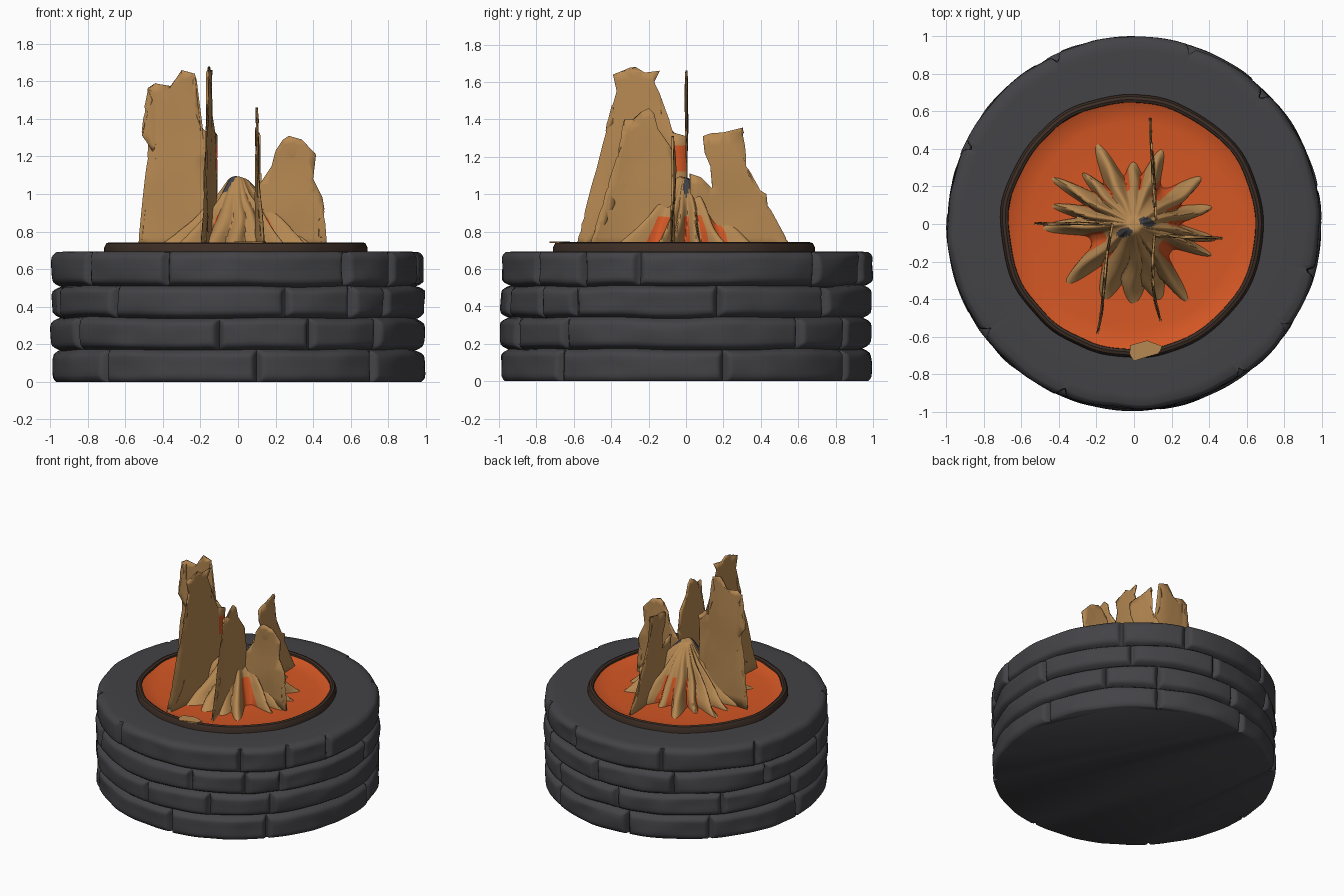
import bpy, bmesh, math
from mathutils import Vector, noise

if "Cube" in bpy.data.objects:
    bpy.data.objects.remove(bpy.data.objects["Cube"])


def mat(name, rgb):
    m = bpy.data.materials.new(name)
    m.diffuse_color = (*rgb, 1)
    m.use_nodes = True
    m.node_tree.nodes["Principled BSDF"].inputs["Base Color"].default_value = m.diffuse_color
    return m


STONE = mat("dark_stone", (0.056, 0.055, 0.062))
BROWN = mat("charred_brown", (0.046, 0.027, 0.019))
EMBER = mat("ember_orange", (0.66, 0.095, 0.018))
TAN = mat("flame_tan", (0.47, 0.25, 0.085))


def finish(name, bm, mats, angle=35):
    me = bpy.data.meshes.new(name)
    bmesh.ops.recalc_face_normals(bm, faces=bm.faces)
    bm.to_mesh(me)
    bm.free()
    for m in mats:
        me.materials.append(m)
    me.shade_smooth()
    me.set_sharp_from_angle(angle=math.radians(angle))
    ob = bpy.data.objects.new(name, me)
    bpy.context.collection.objects.link(ob)
    return ob


def rings_mesh(rings, cap_first=False, cap_last=False):
    """Bridge a list of closed rings of points."""
    bm = bmesh.new()
    vs = [[bm.verts.new(p) for p in r] for r in rings]
    n = len(vs[0])
    for a, b in zip(vs, vs[1:]):
        for i in range(n):
            j = (i + 1) % n
            bm.faces.new((a[i], a[j], b[j], b[i]))
    if cap_first:
        bm.faces.new(vs[0])
    if cap_last:
        bm.faces.new(vs[-1])
    return bm


def lathe(name, profile, m, centre=(0, 0), n=96, wobble=0.0, cap=False):
    rings = []
    for r, z in profile:
        ring = []
        for i in range(n):
            a = 2 * math.pi * i / n
            w = wobble * noise.noise((3 * math.cos(a), 3 * math.sin(a), 1))
            ring.append((centre[0] + (r + w) * math.cos(a),
                         centre[1] + (r + w) * math.sin(a), z))
        rings.append(ring)
    return finish(name, rings_mesh(rings, cap_last=cap), [m])


# --- Stone wall: four courses, with joints carved into one round shell
N = 540
COURSES = [
    (0.00, 0.17, [-136, -84, -43, 12, 60, 100, 135, 178]),
    (0.17, 0.34, [-150, -96, -67, -41, 38, 60, 95, 140, 175]),
    (0.34, 0.51, [-165, -132, -75, -52, -37, 10, 49, 85, 120, 160]),
    (0.51, 0.69, [-144, -113, -54, -34, -15, 45, 72, 115, 155]),
]
STEPS = [0.0, 0.03, 0.08, 0.15, 0.25, 0.4, 0.6, 0.75, 0.85, 0.92, 0.97]


def wall_radius(c, ang, t):
    z0, z1, joints = COURSES[c]
    gaps = [((ang - j) % 360, k) for k, j in enumerate(joints)]
    ahead = min((j - ang) % 360 for j in joints)
    behind, brick = min(gaps)
    lo, hi = t * (z1 - z0), (1 - t) * (z1 - z0)
    dj = math.radians(min(ahead, behind))
    soft = lambda d, w: (1 - min(1, d / w)) ** 2
    g = 0.05 * soft(dj, 0.04)
    g = max(g, (0.02 if c == 0 else 0.045) * soft(lo, 0.035))
    g = max(g, (0.025 if c == 3 else 0.045) * soft(hi, 0.035))
    # each brick sits a little differently and is gently chiselled
    seat = 0.013 * (1 + noise.noise((brick * 3.7 + 0.3, c * 5.1 + 0.7, 0.4)))
    a = math.radians(ang)
    rough = 0.012 * noise.noise((5 * math.cos(a), 5 * math.sin(a), 9 * (z0 + lo)))
    return min(1.0, 1.003 - seat + rough) - g


rings = []
for c, (z0, z1, _) in enumerate(COURSES):
    for t in STEPS + ([1.0] if c == 3 else []):
        ring = []
        for i in range(N):
            ang = 360 * i / N - 180
            a = math.radians(ang)
            r = wall_radius(c, ang, t)
            z = z0 + t * (z1 - z0)
            if 0.03 < z < 0.66:
                z += 0.012 * noise.noise((2.5 * math.cos(a), 2.5 * math.sin(a), 6 * z))
            ring.append((r * math.cos(a), r * math.sin(a), z))
        rings.append(ring)
for k, z in ((0.95, 0.694), (0.8, 0.694), (0.67, 0.694)):
    rings.append([(x * k, y * k, z) for x, y, _ in rings[-1]] if k == 0.95 else
                 [(k * math.cos(math.radians(360 * i / N - 180)),
                   k * math.sin(math.radians(360 * i / N - 180)), z) for i in range(N)])
finish("stone_wall", rings_mesh(rings, cap_first=True), [STONE], 50)

# --- Charred rim and ember bed
C = (-0.01, -0.01)
lathe("fire_bowl_rim", [(0.70, 0.68), (0.70, 0.715), (0.688, 0.738), (0.672, 0.743),
                        (0.658, 0.736), (0.652, 0.68)], BROWN, C, wobble=0.012)
lathe("ember_bed", [(0.662, 0.725), (0.62, 0.705), (0.55, 0.695), (0.3, 0.695), (0.05, 0.70)],
      EMBER, C, cap=True)

# --- Log heap: star of ridges leaning together (angle, length, half width)
RAYS = [(69, .44, 8), (33, .45, 8), (12, .44, 6), (-10, .46, 6), (-22, .46, 6), (-57, .52, 7),
        (-72, .44, 11), (-90, .44, 12), (-112, .45, 12), (-139, .50, 8), (183, .51, 7),
        (168, .47, 6), (151, .53, 6), (135, .40, 6), (114, .49, 8), (90, .34, 8)]


def reach(ang):
    best = 0.25
    for a, l, w in RAYS:
        d = (ang - a + 180) % 360 - 180
        best = max(best, 0.25 + (l - 0.25) * math.exp(-(d / w) ** 2))
    return best


M = 240
rings = []
for k in range(25):
    f = max(0.01, k / 24)
    ring = []
    for i in range(M):
        ang = 360 * i / M
        a = math.radians(ang)
        # ridges widen from a round top to the star-shaped foot
        R = reach(ang + 5 * noise.noise((f * 3, math.cos(a), math.sin(a))))
        r = f * (0.40 * (1 - f) + R * f) if f < 1 else R
        h = min(1, (1 - f) * 1.12) ** 1.15
        x, y = r * math.cos(a), r * math.sin(a)
        z = 0.685 + h * (0.40 + 0.12 * x) + 0.03 * noise.noise((x * 9, y * 9, 2)) * (1 - f)
        ring.append((x, y, z))
    rings.append(ring)
bm = rings_mesh(rings, cap_first=True)
for f in bm.faces:
    p = f.calc_center_median()
    ang = math.degrees(math.atan2(p.y, p.x))
    # embers glow low in the valleys, soot sits on the crown
    if p.z < 0.88 and reach(ang) < 0.30:
        f.material_index = 1
    for cx, cy, t in ((-0.05, -0.045, 0.3), (0.07, 0.01, -0.3)):
        dx, dy = p.x - cx, p.y - cy
        u, v = dx * math.cos(t) + dy * math.sin(t), dy * math.cos(t) - dx * math.sin(t)
        if (u / 0.045) ** 2 + (v / 0.024) ** 2 < 1:
            f.material_index = 2
finish("log_heap", bm, [TAN, EMBER, STONE], 50)


# --- Flames: thin upright sheets cut from an outline and bent along a path
def sheet(name, outline, path, along_x, glow=None):
    bm = bmesh.new()
    bm.faces.new([bm.verts.new((s, 0, z)) for s, z in outline])
    bmesh.ops.triangulate(bm, faces=bm.faces)
    cuts = [((k * 0.06, 0, 0), (1, 0, 0)) for k in range(-10, 11)]
    cuts += [((0, 0, 0.7 + k * 0.07), (0, 0, 1)) for k in range(1, 14)]
    for co, no in cuts:
        bmesh.ops.bisect_plane(bm, geom=bm.verts[:] + bm.edges[:] + bm.faces[:],
                               plane_co=co, plane_no=no)
    for f in bm.faces:
        p = f.calc_center_median()
        if glow and glow[0] < p.x < glow[1] and glow[2] < p.z < glow[3]:
            f.material_index = 1
    for v in bm.verts:
        s, z = v.co.x, v.co.z
        d = path[0][1] if s < path[0][0] else path[-1][1]
        for (a, da), (b, db) in zip(path, path[1:]):
            if a <= s <= b:
                d = da + (db - da) * (s - a) / (b - a)
        d += 0.012 * noise.noise((s * 5, z * 4, 3))
        v.co = Vector((s, d, z)) if along_x else Vector((d, s, z))
    ob = finish(name, bm, [TAN, EMBER], 60)
    mod = ob.modifiers.new("thickness", 'SOLIDIFY')
    mod.thickness = 0.012
    mod.offset = 0


sheet("flame_left",
      [(-.53, .69), (-.51, .76), (-.49, .95), (-.44, 1.13), (-.44, 1.21), (-.51, 1.31),
       (-.48, 1.43), (-.455, 1.5), (-.48, 1.56), (-.44, 1.59), (-.36, 1.57), (-.30, 1.66),
       (-.23, 1.64), (-.25, 1.56), (-.24, 1.47), (-.2, 1.36), (-.12, 1.28), (-.11, .69)],
      [(-.53, 0), (-.1, 0)], True)
sheet("flame_front_left",
      [(-.59, .69), (-.49, .76), (-.42, .9), (-.38, 1.0), (-.38, 1.25), (-.43, 1.34),
       (-.39, 1.38), (-.39, 1.48), (-.37, 1.55), (-.39, 1.64), (-.35, 1.655), (-.31, 1.635),
       (-.27, 1.68), (-.22, 1.65), (-.14, 1.66), (-.17, 1.6), (-.13, 1.5), (-.13, 1.36),
       (-.07, 1.33), (0, 1.31), (0, .69)],
      [(-.6, -.2), (-.45, -.17), (-.3, -.16), (-.15, -.14), (0, -.115)], False,
      (-.07, .01, 1.1, 1.25))
sheet("flame_front_right",
      [(-.52, .69), (-.47, .76), (-.38, .95), (-.38, 1.1), (-.36, 1.22), (-.31, 1.33),
       (-.33, 1.4), (-.28, 1.4), (-.24, 1.44), (-.2, 1.46), (-.17, 1.43), (-.15, 1.35),
       (-.08, 1.25), (-.06, 1.1), (-.05, .69)],
      [(-.52, .14), (-.42, .115), (-.3, .095), (-.18, .10), (-.05, .11)], False)
sheet("flame_right",
      [(.10, .69), (.10, 1.03), (.18, 1.15), (.20, 1.23), (.24, 1.29), (.27, 1.31),
       (.34, 1.29), (.415, 1.21), (.40, 1.08), (.45, .98), (.46, .92), (.42, .84),
       (.43, .77), (.47, .69)],
      [(.1, -.06), (.47, -.075)], True)
sheet("flame_back",
      [(.03, .69), (.02, 1.11), (.08, 1.09), (.14, 1.03), (.13, 1.15), (.10, 1.22),
       (.09, 1.31), (.13, 1.325), (.2, 1.33), (.3, 1.355), (.31, 1.33), (.28, 1.28),
       (.32, 1.15), (.35, 1.05), (.43, 1.0), (.44, .9), (.47, .82), (.53, .75), (.57, .69)],
      [(0, .12), (.3, .10), (.57, .085)], False)

# --- Small splinter lying on the rim
bm = bmesh.new()
pts = [(-.02, -.70), (.0, -.73), (.06, -.71), (.13, -.69), (.15, -.65), (.07, -.62), (-.02, -.645)]
top = bm.faces.new([bm.verts.new((x, y, 0.748)) for x, y in pts])
low = bmesh.ops.extrude_face_region(bm, geom=[top])["geom"]
bmesh.ops.translate(bm, vec=(0, 0, -0.008), verts=[g for g in low if isinstance(g, bmesh.types.BMVert)])
finish("rim_splinter", bm, [TAN])
